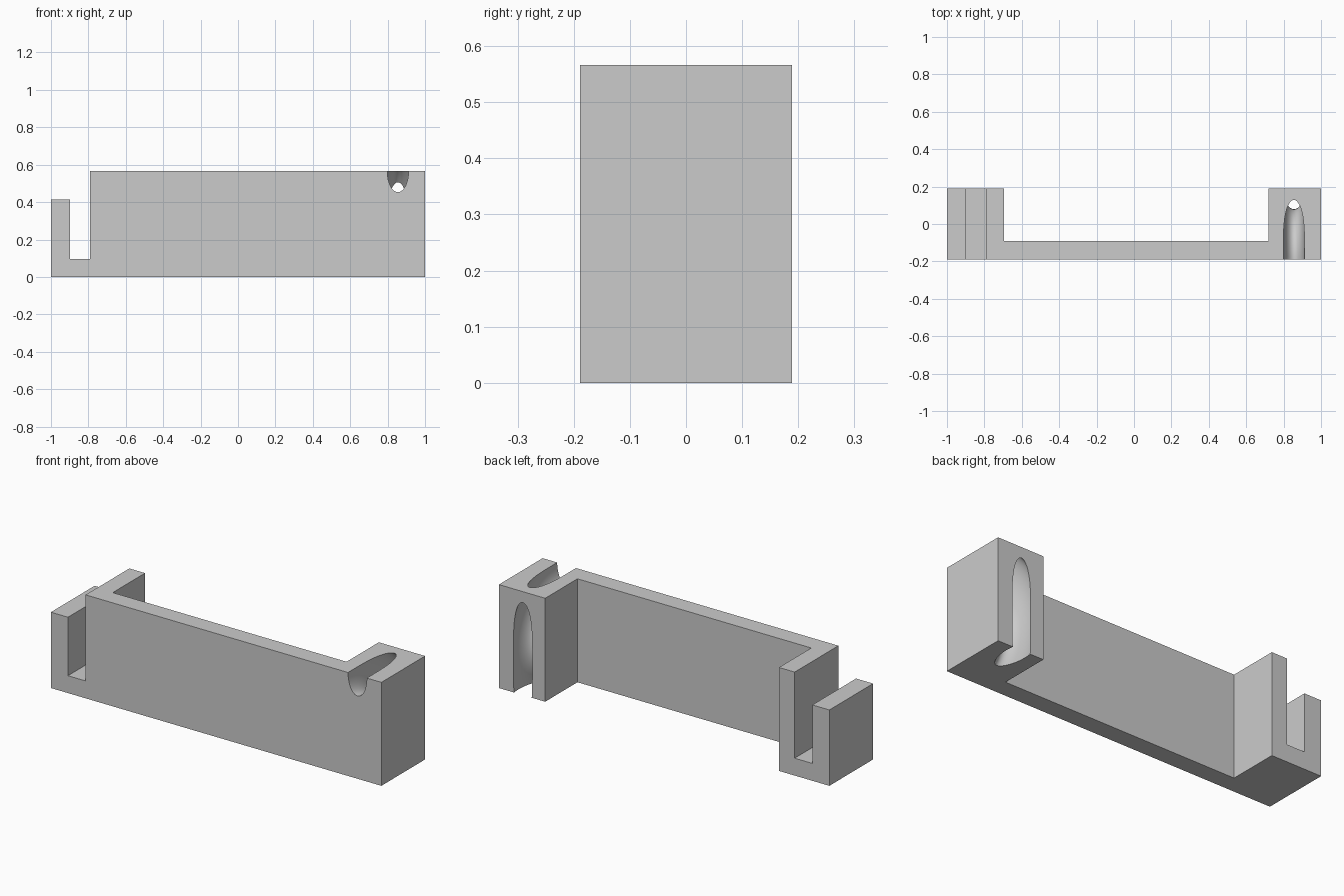
import bpy
import bmesh
from math import radians
from mathutils import Vector

cube = bpy.data.objects.get("Cube")
if cube:
    bpy.data.objects.remove(cube, do_unlink=True)

# One plain grey for the whole bracket
grey = bpy.data.materials.new("plain grey")
grey.use_nodes = True
grey.diffuse_color = (0.6, 0.6, 0.6, 1)
grey.node_tree.nodes["Principled BSDF"].inputs["Base Color"].default_value = (0.6, 0.6, 0.6, 1)

DEPTH, HEIGHT = 0.189, 0.566     # half depth and full height


def prism(name, points, sweep):
    """Extrude a closed outline along a vector."""
    bm = bmesh.new()
    face = bm.faces.new([bm.verts.new(p) for p in points])
    grown = bmesh.ops.extrude_face_region(bm, geom=[face])
    verts = [v for v in grown["geom"] if isinstance(v, bmesh.types.BMVert)]
    bmesh.ops.translate(bm, vec=Vector(sweep), verts=verts)
    bmesh.ops.recalc_face_normals(bm, faces=bm.faces)
    mesh = bpy.data.meshes.new(name)
    bm.to_mesh(mesh)
    bm.free()
    mesh.materials.append(grey)
    obj = bpy.data.objects.new(name, mesh)
    bpy.context.collection.objects.link(obj)
    return obj


def carve(body, cutter):
    """Subtract a cutter and discard it."""
    cutter.hide_render = True
    mod = body.modifiers.new(cutter.name, 'BOOLEAN')
    mod.operation, mod.solver, mod.object = 'DIFFERENCE', 'EXACT', cutter
    bpy.ops.object.select_all(action='DESELECT')
    body.select_set(True)
    bpy.context.view_layer.objects.active = body
    bpy.ops.object.modifier_apply(modifier=mod.name)
    bpy.data.objects.remove(cutter, do_unlink=True)


# Front wall with a block at each end, drawn as a plan outline
plan = [(-1, -DEPTH), (1, -DEPTH), (1, DEPTH), (0.72, DEPTH),
        (0.72, -0.09), (-0.695, -0.09), (-0.695, DEPTH), (-1, DEPTH)]
bracket = prism("bracket_body", [(x, y, 0) for x, y in plan], (0, 0, HEIGHT))

# Slot and lowered outer post of the hook
hook = [(-1.1, 0.415), (-0.897, 0.415), (-0.897, 0.095),
        (-0.79, 0.095), (-0.79, 0.7), (-1.1, 0.7)]
carve(bracket, prism("hook_cutter", [(x, -0.4, z) for x, z in hook], (0, 0.8, 0)))

# Curved channel through the other block: a flattened ring lying in the yz plane
bpy.ops.mesh.primitive_torus_add(major_radius=0.382, minor_radius=0.114,
                                 major_segments=128, minor_segments=48,
                                 location=(0.855, -DEPTH, 0.185),
                                 rotation=(0, radians(90), 0))
ring = bpy.context.object
ring.name = "channel_cutter"
ring.scale.z = 0.5
ring.data.materials.append(grey)
bpy.context.view_layer.update()
carve(bracket, ring)

bpy.ops.object.shade_smooth_by_angle(angle=radians(25))
